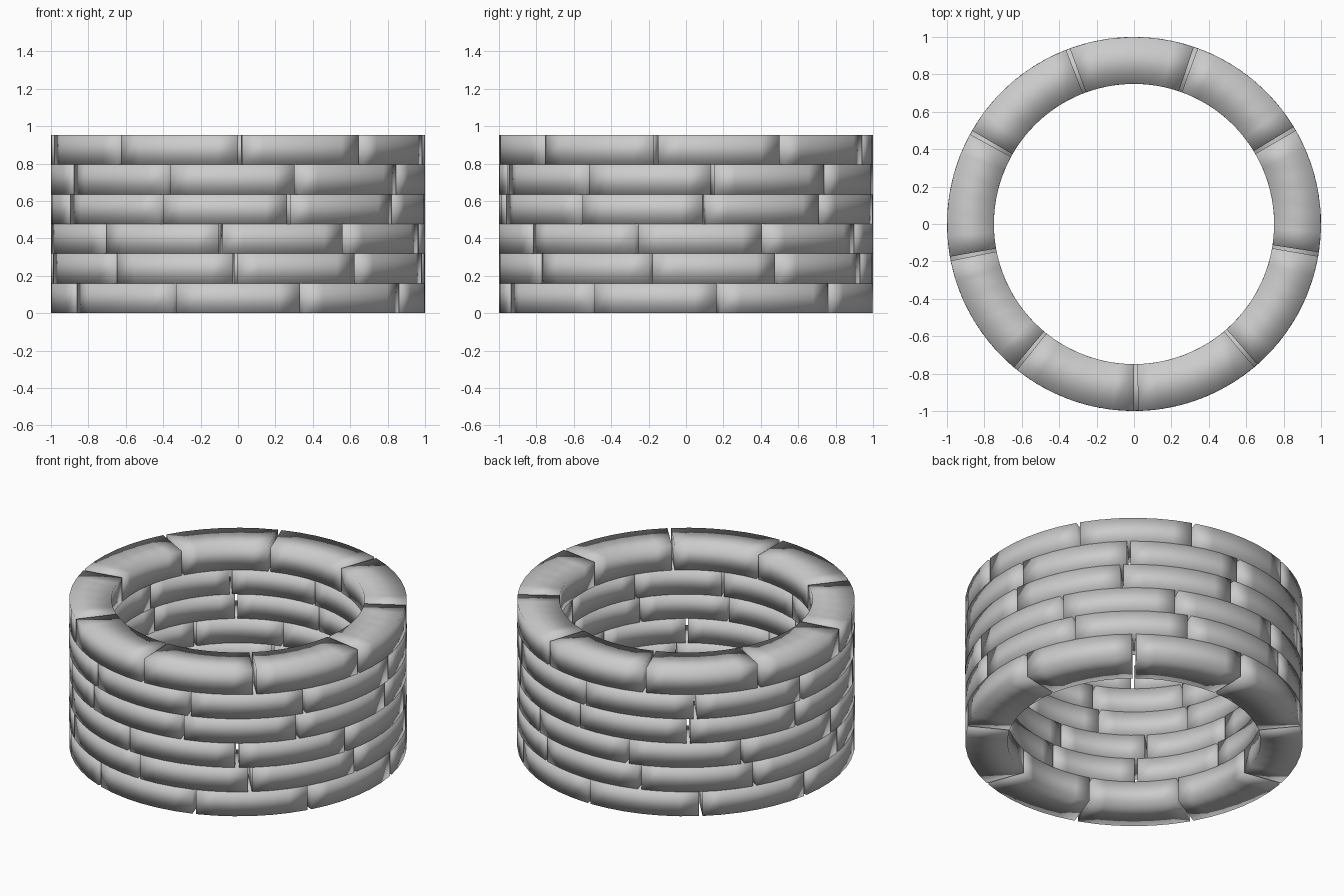
import bpy, bmesh
from math import sin, cos, radians

if "Cube" in bpy.data.objects:
    bpy.data.objects.remove(bpy.data.objects["Cube"])

R_OUT, R_IN = 1.0, 0.75
COURSE_H = 0.159
BLOCKS, SEGS = 9, 6
GAP = 1.25                                     # joint width in degrees
JOINTS = [20.0, -0.9, -5.35, 15.75, 18.2, 0.7]  # joint angle from the front, per course


def add_block(bm, start, end, z0, z1):
    """One curved stone: a rectangle section swept along an arc."""
    rings = []
    for i in range(SEGS + 1):
        a = radians(start + (end - start) * i / SEGS - 90)
        rings.append([bm.verts.new((r * cos(a), r * sin(a), z)) for r, z in
                      ((R_IN, z0), (R_OUT, z0), (R_OUT, z1), (R_IN, z1))])
    for p, q in zip(rings, rings[1:]):
        for k in range(4):
            n = (k + 1) % 4
            bm.faces.new((p[k], p[n], q[n], q[k]))
    bm.faces.new(rings[0])
    bm.faces.new(rings[-1][::-1])


# Stacked courses of stones with staggered joints
for c, joint in enumerate(JOINTS):
    bm = bmesh.new()
    for b in range(BLOCKS):
        a = joint + b * 360 / BLOCKS
        add_block(bm, a + GAP / 2, a + 360 / BLOCKS - GAP / 2,
                  c * COURSE_H, (c + 1) * COURSE_H)
    bmesh.ops.recalc_face_normals(bm, faces=bm.faces)
    for f in bm.faces:
        f.smooth = True                        # soft, pillow-like stones
    name = f"stone_course_{c + 1}"
    mesh = bpy.data.meshes.new(name)
    bm.to_mesh(mesh)
    bm.free()
    bpy.context.collection.objects.link(bpy.data.objects.new(name, mesh))
